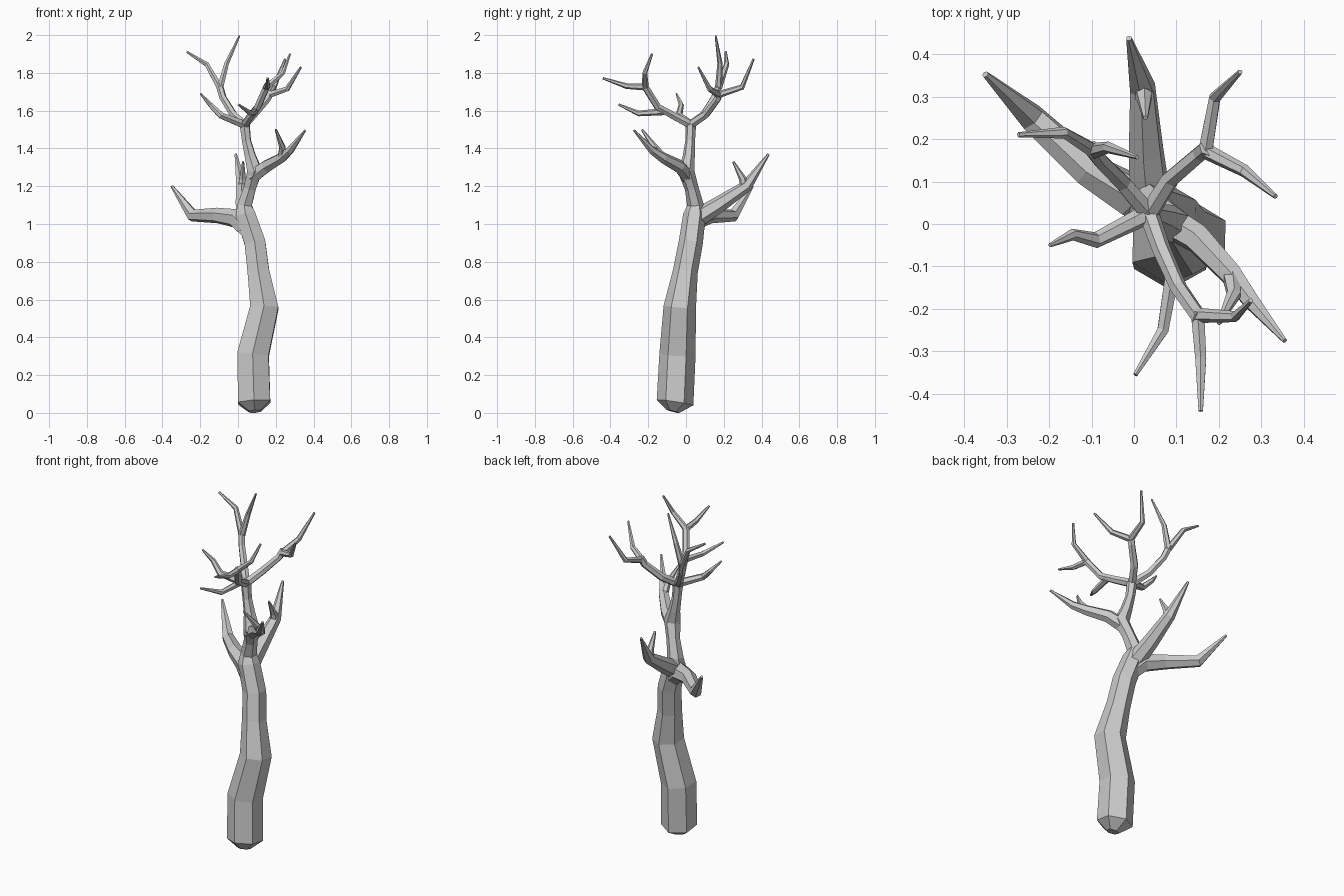
import bpy, bmesh, math
from mathutils import Vector


def limb(name, pts, sides=6):
    """Faceted tapering tube through (x, y, z, radius) points, closed at both ends."""
    bm = bmesh.new()
    pos = [Vector(p[:3]) for p in pts]
    u, rings = None, []
    for i, p in enumerate(pos):
        a = (p - pos[i - 1]).normalized() if i else Vector()
        b = (pos[i + 1] - p).normalized() if i < len(pos) - 1 else Vector()
        t = (a + b).normalized()
        if u is None:
            u = Vector((0, 1, 0)) if abs(t.y) < 0.85 else Vector((0, 0, 1))
        u = (u - t * u.dot(t)).normalized()
        v = t.cross(u)
        ring = []
        for k in range(sides):
            ang = 2 * math.pi * k / sides
            ring.append(bm.verts.new(p + (u * math.cos(ang) + v * math.sin(ang)) * pts[i][3]))
        rings.append(ring)
    for r0, r1 in zip(rings, rings[1:]):
        for k in range(sides):
            n = (k + 1) % sides
            bm.faces.new((r0[k], r0[n], r1[n], r1[k]))
    bm.faces.new(rings[0][::-1])
    bm.faces.new(rings[-1])
    bmesh.ops.recalc_face_normals(bm, faces=bm.faces)
    me = bpy.data.meshes.new(name)
    bm.to_mesh(me)
    bm.free()
    bpy.context.collection.objects.link(bpy.data.objects.new(name, me))


# Trunk, running up through the neck to the crown hub
limb("trunk", [(.09, -.07, .008, .035), (.086, -.058, .055, .098), (.08, -.045, .31, .096),
               (.14, -.033, .56, .086), (.108, -.003, .75, .066), (.09, .025, .9, .064),
               (.04, .045, 1.05, .06), (.035, .05, 1.1, .044), (.062, .03, 1.19, .037),
               (.09, .0, 1.28, .045), (.065, .015, 1.36, .032), (.045, .022, 1.44, .026),
               (.035, .025, 1.53, .029), (.035, .025, 1.55, .012)])

# Lower boughs
limb("left_bough", [(.06, .03, .96, .05), (-.01, .07, 1.03, .053), (-.11, .13, 1.045, .042),
                    (-.24, .25, 1.045, .034), (-.35, .352, 1.2, .008)])
limb("back_bough", [(.04, .04, 1.02, .052), (.028, .17, 1.1, .044), (.02, .32, 1.2, .032),
                    (-.012, .437, 1.37, .007)])
limb("back_bough_spur", [(.02, .31, 1.18, .024), (.024, .3, 1.24, .02), (.027, .25, 1.33, .006)])
limb("right_bough", [(.075, .01, 1.25, .04), (.15, -.035, 1.305, .036), (.23, -.12, 1.35, .029),
                     (.275, -.18, 1.39, .022), (.355, -.275, 1.495, .006)])
limb("right_bough_spur", [(.23, -.12, 1.35, .024), (.235, -.165, 1.405, .018),
                          (.2, -.233, 1.5, .006)])

# Crown branches: each a stem with forked twigs
hub = (.035, .025, 1.525, .024)
crown = {
    "crown_back_left": [
        [hub, (-.025, .095, 1.58, .021), (-.08, .15, 1.67, .019), (-.1, .178, 1.74, .02)],
        [(-.095, .172, 1.72, .019), (-.165, .215, 1.845, .014), (-.272, .21, 1.912, .006)],
        [(-.095, .172, 1.72, .019), (-.06, .18, 1.85, .014), (.008, .157, 1.997, .005)]],
    "crown_left": [
        [hub, (-.09, -.038, 1.575, .019), (-.145, -.025, 1.63, .014), (-.198, -.05, 1.69, .005)]],
    "crown_back_right": [
        [hub, (.085, .105, 1.58, .022), (.155, .165, 1.66, .02), (.172, .18, 1.7, .02)],
        [(.168, .172, 1.685, .019), (.19, .297, 1.725, .015), (.25, .358, 1.873, .006)],
        [(.168, .172, 1.685, .019), (.26, .125, 1.715, .015), (.333, .065, 1.83, .006)]],
    "crown_front": [
        [hub, (.065, -.06, 1.57, .022), (.105, -.15, 1.62, .02), (.155, -.222, 1.735, .019)],
        [(.15, -.215, 1.725, .018), (.157, -.315, 1.73, .015), (.157, -.44, 1.772, .006)],
        [(.15, -.215, 1.725, .018), (.238, -.218, 1.8, .013), (.275, -.18, 1.9, .006)],
        [(.09, -.12, 1.595, .019), (.068, -.25, 1.585, .015), (.003, -.355, 1.632, .006)]],
}
for name, paths in crown.items():
    for i, path in enumerate(paths):
        limb(name + ("_stem" if i == 0 else f"_twig_{i}"), path)
